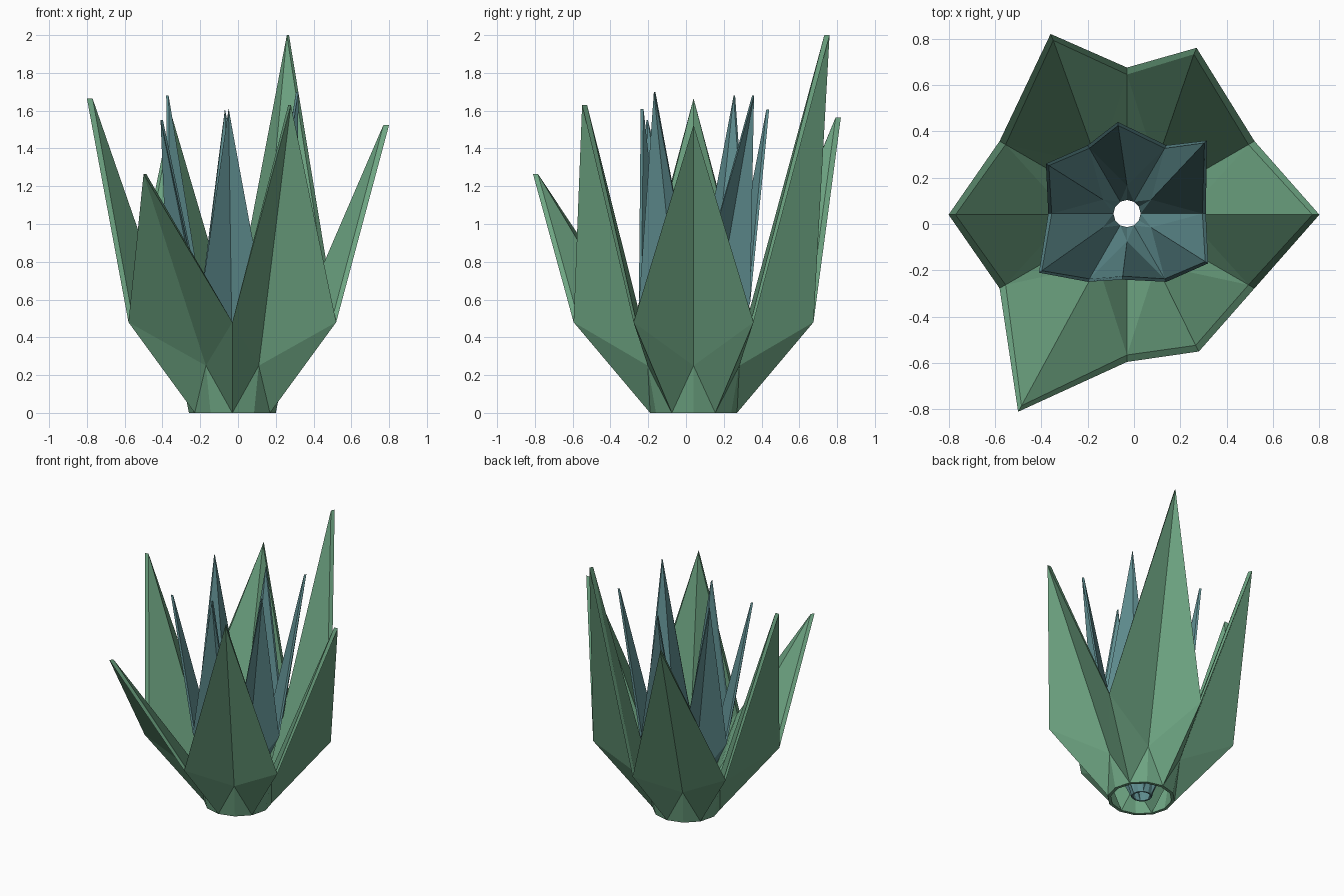
import bpy, bmesh, math
from mathutils import Vector

cube = bpy.data.objects.get("Cube")
if cube:
    bpy.data.objects.remove(cube, do_unlink=True)


def material(name, rgb):
    mat = bpy.data.materials.new(name)
    mat.use_nodes = True
    color = (*rgb, 1.0)
    mat.diffuse_color = color
    bsdf = mat.node_tree.nodes["Principled BSDF"]
    bsdf.inputs["Base Color"].default_value = color
    bsdf.inputs["Roughness"].default_value = 0.8
    return mat


def polar(center, radius, degrees, z):
    a = math.radians(degrees)
    return Vector((center[0] + radius * math.cos(a),
                   center[1] + radius * math.sin(a), z))


def leaf_crown(name, mat, center, tips, start, base, mid, notch, thickness):
    """Ring of pointed folded leaves with a thick wall.
    base, mid and notch are (radius, height); start is the first tip's angle."""
    bm = bmesh.new()

    def shell(inset):
        rings = {"base": [], "mid": [], "tip": [], "notch": []}
        for i in range(12):
            angle = start + 30 * i
            rings["base"].append(bm.verts.new(
                polar(center, base[0] - inset * 0.75, angle, base[1])))
            if i % 2 == 0:
                # Leaf spine: low fold point and tip
                rings["mid"].append(bm.verts.new(
                    polar(center, mid[0] - inset, angle, mid[1])))
                tip = Vector(tips[i // 2])
                inward = Vector((center[0] - tip.x, center[1] - tip.y, 0)).normalized()
                rings["tip"].append(bm.verts.new(tip + inward * inset))
            else:
                # Notch between two leaves
                rings["notch"].append(bm.verts.new(
                    polar(center, notch[0] - inset, angle, notch[1])))
        for k in range(6):
            m, t = rings["mid"][k], rings["tip"][k]
            foot = rings["base"][2 * k]
            for n, b in ((rings["notch"][k], rings["base"][2 * k + 1]),
                         (rings["notch"][k - 1], rings["base"][2 * k - 1])):
                bm.faces.new((foot, b, m))
                bm.faces.new((b, n, m))
                bm.faces.new((m, n, t))
        rim = [v for pair in zip(rings["tip"], rings["notch"]) for v in pair]
        return rings["base"], rim

    outer, inner = shell(0.0), shell(thickness)
    # Close the wall along the foot and the jagged rim
    for a, b in zip(outer, inner):
        for i in range(12):
            j = (i + 1) % 12
            bm.faces.new((a[i], a[j], b[j], b[i]))
    bmesh.ops.recalc_face_normals(bm, faces=bm.faces)
    mesh = bpy.data.meshes.new(name)
    bm.to_mesh(mesh)
    bm.free()
    mesh.materials.append(mat)
    obj = bpy.data.objects.new(name, mesh)
    bpy.context.collection.objects.link(obj)
    return obj


green = material("leaf green", (0.155, 0.375, 0.225))
teal = material("inner teal", (0.115, 0.27, 0.28))

# Large outer leaves, counter-clockwise from the left side
leaf_crown("outer_leaves", green, (-0.03, 0.04),
           [(0.80, 0.04, 1.525), (0.27, 0.76, 2.0), (-0.36, 0.82, 1.565),
            (-0.80, 0.04, 1.665), (-0.50, -0.81, 1.265), (0.28, -0.55, 1.63)],
           start=0, base=(0.23, 0.0), mid=(0.28, 0.25),
           notch=(0.635, 0.48), thickness=0.03)

# Slim inner leaves, turned half a step
leaf_crown("inner_leaves", teal, (-0.03, 0.045),
           [(0.315, 0.36, 1.68), (-0.07, 0.44, 1.605), (-0.38, 0.26, 1.68),
            (-0.41, -0.21, 1.55), (-0.05, -0.24, 1.61), (0.32, -0.17, 1.70)],
           start=30, base=(0.07, 0.015), mid=(0.135, 0.25),
           notch=(0.34, 0.58), thickness=0.015)
